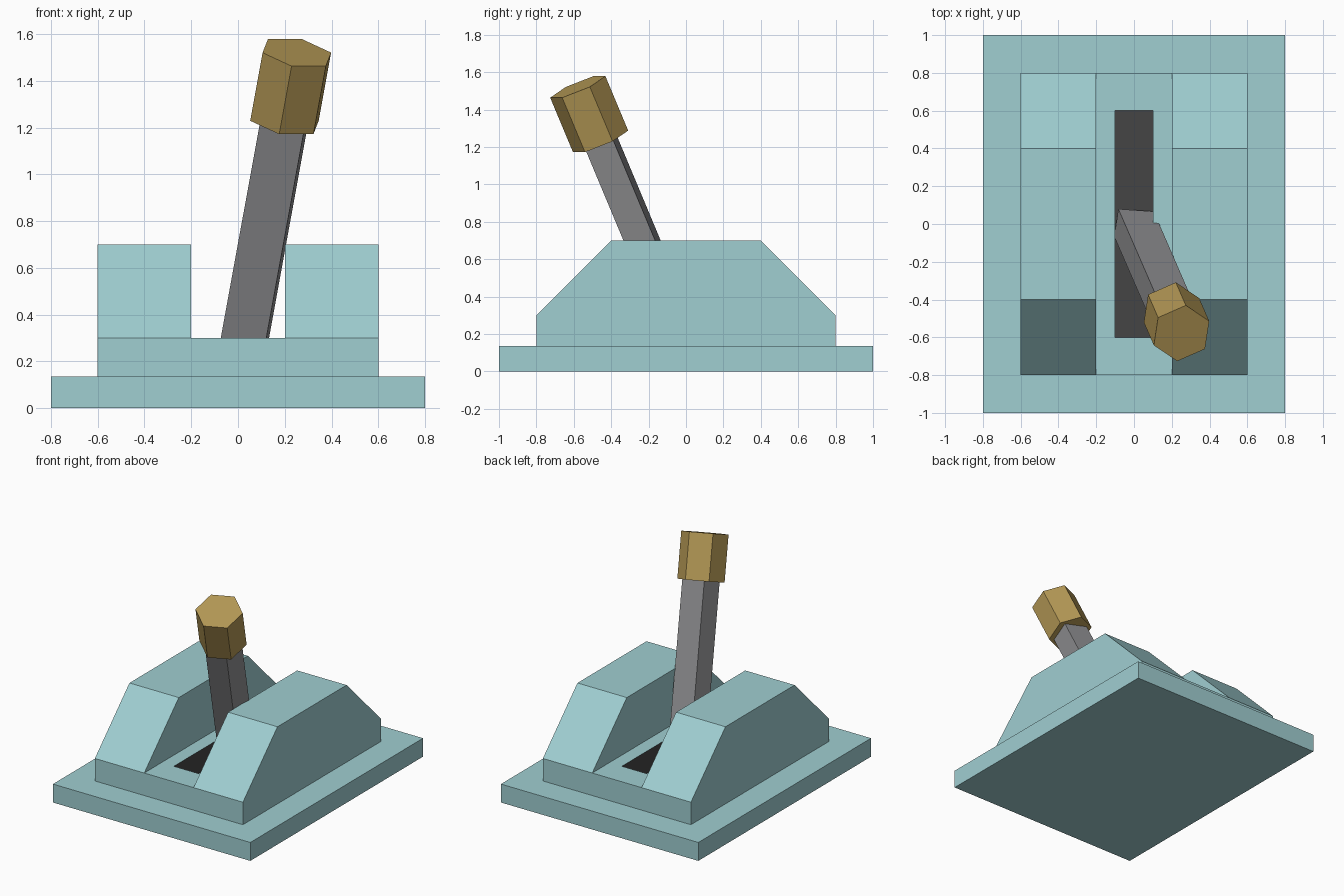
import bpy, bmesh
from math import radians
from mathutils import Matrix, Euler

if "Cube" in bpy.data.objects:
    bpy.data.objects.remove(bpy.data.objects["Cube"])


def material(name, rgb):
    m = bpy.data.materials.new(name)
    m.diffuse_color = (*rgb, 1)
    m.use_nodes = True
    m.node_tree.nodes["Principled BSDF"].inputs["Base Color"].default_value = m.diffuse_color
    return m


def make(name, bm, mat=None):
    bmesh.ops.recalc_face_normals(bm, faces=bm.faces)
    me = bpy.data.meshes.new(name)
    bm.to_mesh(me)
    bm.free()
    ob = bpy.data.objects.new(name, me)
    bpy.context.collection.objects.link(ob)
    if mat:
        me.materials.append(mat)
    return ob


def box(name, lo, hi, mat=None):
    bm = bmesh.new()
    size = [b - a for a, b in zip(lo, hi)]
    mid = [(a + b) / 2 for a, b in zip(lo, hi)]
    bmesh.ops.create_cube(bm, size=1, matrix=Matrix.Translation(mid) @ Matrix.Diagonal((*size, 1)))
    return make(name, bm, mat)


def prism_x(name, profile, half_width, mat):
    """Extrude a (y, z) profile along x."""
    bm = bmesh.new()
    face = bm.faces.new([bm.verts.new((-half_width, y, z)) for y, z in profile])
    ext = bmesh.ops.extrude_face_region(bm, geom=[face])["geom"]
    verts = [v for v in ext if isinstance(v, bmesh.types.BMVert)]
    bmesh.ops.translate(bm, verts=verts, vec=(2 * half_width, 0, 0))
    return make(name, bm, mat)


def cut(ob, cutter):
    mod = ob.modifiers.new("cut", 'BOOLEAN')
    mod.operation = 'DIFFERENCE'
    mod.solver = 'EXACT'
    mod.object = cutter
    bpy.context.view_layer.objects.active = ob
    bpy.ops.object.modifier_apply(modifier=mod.name)
    bpy.data.objects.remove(cutter)


teal = material("housing_teal", (0.35, 0.62, 0.64))
dark = material("slot_dark", (0.06, 0.06, 0.06))
grey = material("lever_grey", (0.28, 0.28, 0.29))
brass = material("knob_brass", (0.45, 0.31, 0.09))

# Base plate
box("base_plate", (-0.8, -1, 0), (0.8, 1, 0.135), teal)

# Housing: sloped block with a central channel and a lever slot
half = [(0.8, 0.12), (0.8, 0.3), (0.4, 0.7)]
profile = half + [(-y, z) for y, z in reversed(half)]
housing = prism_x("housing", profile, 0.6, teal)
cut(housing, box("channel_cutter", (-0.2, -1, 0.3), (0.2, 1, 1)))
cut(housing, box("slot_cutter", (-0.1, -0.6, 0.14), (0.1, 0.6, 0.5)))

# Dark lining of the slot
housing.data.materials.append(dark)
for p in housing.data.polygons:
    c = p.center
    if abs(c.x) < 0.11 and abs(c.y) < 0.61 and 0.13 < c.z < 0.29:
        p.material_index = 1

# Tilted lever: rectangular rod and hexagonal knob share one pivot
tilt = Matrix.Translation((0, 0, 0.138)) @ Euler(
    (radians(21.6), radians(11.9), radians(-4))).to_matrix().to_4x4()
rod = box("lever_rod", (-0.096, -0.079, 0), (0.096, 0.079, 1.25), grey)
rod.data.transform(tilt)

bm = bmesh.new()
bmesh.ops.create_cone(bm, cap_ends=True, segments=6, radius1=0.16, radius2=0.16, depth=0.32,
                      matrix=tilt @ Matrix.Translation((0, 0, 1.36)))
knob = make("lever_knob", bm, brass)
